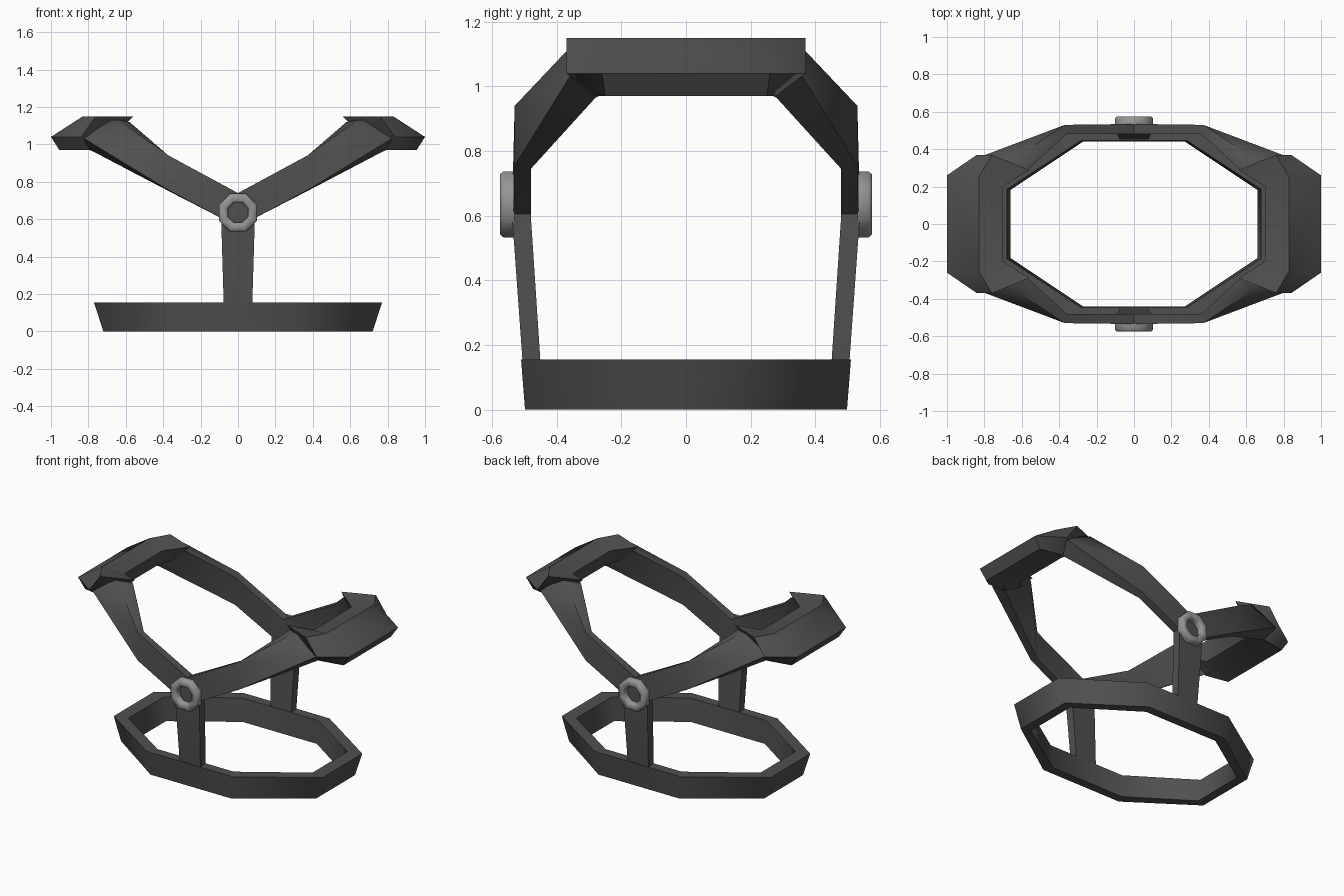
import bpy, bmesh, math

if "Cube" in bpy.data.objects:
    bpy.data.objects.remove(bpy.data.objects["Cube"])


def material(name, v):
    m = bpy.data.materials.new(name)
    m.diffuse_color = (v, v, v, 1)
    m.use_nodes = True
    m.node_tree.nodes["Principled BSDF"].inputs["Base Color"].default_value = m.diffuse_color
    return m


DARK = material("dark_grey", 0.08)
LIGHT = material("mid_grey", 0.3)


def loft(name, sections, mat, closed=False, mirror=(False, False), angle=60):
    """Skin a list of equal-length cross-sections into one object."""
    bm = bmesh.new()
    rows = [[bm.verts.new(p) for p in s] for s in sections]
    n = len(rows[0])
    pairs = list(zip(rows, rows[1:]))
    if closed:
        pairs.append((rows[-1], rows[0]))
    for a, b in pairs:
        for i in range(n):
            j = (i + 1) % n
            bm.faces.new((a[i], a[j], b[j], b[i]))
    if not closed:
        bm.faces.new(rows[0])
        bm.faces.new(rows[-1][::-1])
    bmesh.ops.recalc_face_normals(bm, faces=bm.faces)
    me = bpy.data.meshes.new(name)
    bm.to_mesh(me)
    bm.free()
    ob = bpy.data.objects.new(name, me)
    bpy.context.collection.objects.link(ob)
    me.materials.append(mat)
    bpy.ops.object.select_all(action='DESELECT')
    ob.select_set(True)
    bpy.context.view_layer.objects.active = ob
    bpy.ops.object.shade_smooth_by_angle(angle=math.radians(angle))
    if any(mirror):
        mod = ob.modifiers.new("Mirror", 'MIRROR')
        mod.use_axis = (mirror[0], mirror[1], False)
        mod.use_mirror_merge = False
    return ob


# Octagonal base ring: (half width x, half depth y, z) around the section
profile = [(0.72, 0.498, 0.0), (0.77, 0.51, 0.155),
           (0.68, 0.447, 0.155), (0.66, 0.44, 0.0)]
ring = []
for k in range(8):
    a = math.radians(22.5 + 45 * k)
    s = math.cos(math.radians(22.5))
    ring.append([(x * math.cos(a) / s, y * math.sin(a) / s, z)
                 for x, y, z in profile])
loft("base_ring", ring, DARK, closed=True)

# Leaning uprights
loft("upright", [
    [(-w, o, z), (w, o, z), (w, i, z), (-w, i, z)]
    for w, o, i, z in [(0.075, 0.502, 0.447, 0.10), (0.09, 0.538, 0.48, 0.60),
                       (0.08, 0.535, 0.482, 0.66)]
], DARK, mirror=(False, True), angle=40)

# Handle arms: rising flat bars which twist into the grips
loft("handle_arm", [
    [(0, 0.535, 0.74), (0, 0.535, 0.56), (0, 0.48, 0.56), (0, 0.48, 0.74)],
    [(0.37, 0.53, 0.94), (0.37, 0.53, 0.755),
     (0.36, 0.48, 0.745), (0.36, 0.48, 0.93)],
    [(0.64, 0.35, 1.13), (0.82, 0.36, 1.03),
     (0.78, 0.28, 0.965), (0.58, 0.28, 1.12)],
    [(0.70, 0.31, 1.13), (0.86, 0.32, 1.04),
     (0.82, 0.25, 0.98), (0.66, 0.25, 1.12)],
], DARK, mirror=(True, True), angle=50)

# Wide angular grips with collared ends
end = [(0.84, 0.37, 1.04), (0.76, 0.37, 1.15), (0.56, 0.29, 1.15),
       (0.67, 0.27, 1.04), (0.80, 0.28, 0.97)]
mid = [(1.0, 0.26, 1.04), (0.83, 0.25, 1.15), (0.70, 0.20, 1.12),
       (0.74, 0.20, 1.01), (0.955, 0.25, 0.97)]
flip = lambda s: [(x, -y, z) for x, y, z in s]
loft("handle_grip", [end, mid, flip(mid), flip(end)], DARK,
     mirror=(True, False), angle=45)

# Octagonal pivot rings
knob = []
for k in range(8):
    a = math.radians(22.5 + 45 * k)
    knob.append([(r * math.cos(a), y, 0.635 + r * math.sin(a))
                 for r, y in [(0.11, 0.53), (0.11, 0.565), (0.10, 0.576),
                              (0.07, 0.576), (0.058, 0.565), (0.058, 0.53)]])
loft("pivot_ring", knob, LIGHT, closed=True, mirror=(False, True), angle=50)
